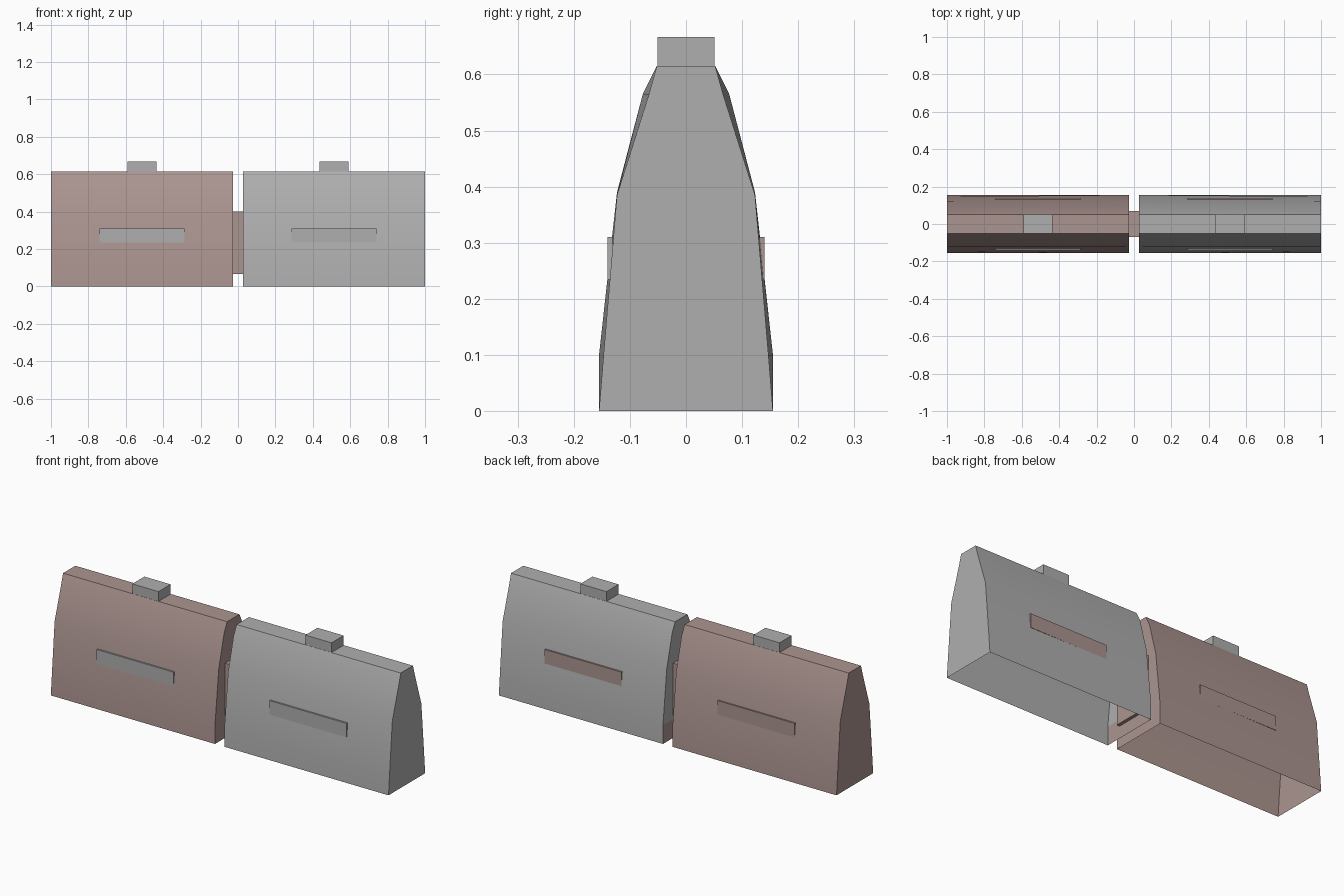
import bpy, bmesh, math

cube = bpy.data.objects.get("Cube")
if cube:
    bpy.data.objects.remove(cube, do_unlink=True)


def make_material(name, color):
    mat = bpy.data.materials.new(name)
    mat.use_nodes = True
    mat.diffuse_color = (*color, 1)
    mat.node_tree.nodes["Principled BSDF"].inputs["Base Color"].default_value = (*color, 1)
    return mat


gray = make_material("light gray", (0.43, 0.43, 0.43))
rose = make_material("dusty rose", (0.41, 0.30, 0.28))

# Half sections (y, z): the inner end bulges slightly more than the outer end
OUTER = [(0.155, 0), (0.147, 0.1), (0.123, 0.385), (0.066, 0.565), (0.052, 0.615)]
INNER = [(0.155, 0), (0.155, 0.1), (0.123, 0.39), (0.077, 0.565), (0.052, 0.615)]


def finish(name, bm, mats):
    bmesh.ops.recalc_face_normals(bm, faces=bm.faces)
    mesh = bpy.data.meshes.new(name)
    bm.to_mesh(mesh)
    bm.free()
    for mat in mats:
        mesh.materials.append(mat)
    obj = bpy.data.objects.new(name, mesh)
    bpy.context.collection.objects.link(obj)
    return obj


def box(name, lo, hi, mat):
    bm = bmesh.new()
    bmesh.ops.create_cube(bm, size=1)
    for v in bm.verts:
        v.co = [a if c < 0 else b for c, a, b in zip(v.co, lo, hi)]
    return finish(name, bm, [mat])


def shell(name, side, mat):
    """Hollow tapered body, open underneath."""
    bm = bmesh.new()
    rings = []
    for x, half in ((0.028, INNER), (1.0, OUTER)):
        pts = half + [(-y, z) for y, z in reversed(half)]
        rings.append([bm.verts.new((side * x, y, z)) for y, z in pts])
    inner, outer = rings
    for i in range(len(inner) - 1):
        bm.faces.new((inner[i], inner[i + 1], outer[i + 1], outer[i]))
    bm.faces.new(outer)
    bm.faces.new(inner[1:-1])
    # low strip of the inner end is always rose
    strip = bm.faces.new((inner[0], inner[1], inner[-2], inner[-1]))
    strip.material_index = 1
    obj = finish(name, bm, [mat, rose])
    bpy.ops.object.select_all(action='DESELECT')
    obj.select_set(True)
    bpy.context.view_layer.objects.active = obj
    bpy.ops.object.shade_smooth_by_angle(angle=math.radians(30))


for label, side, mat in (("left", 1, gray), ("right", -1, rose)):
    shell(label + "_body", side, mat)

    # Tab on the top
    x0, x1 = sorted((side * 0.435, side * 0.59))
    box(label + "_top_tab", (x0, -0.051, 0.60), (x1, 0.051, 0.667), gray)

    # Nearly flush vertical plates: gray on the front, rose on the back
    x0, x1 = sorted((side * 0.285, side * 0.74))
    box(label + "_front_plate", (x0, -0.14, 0.235), (x1, -0.131, 0.31), gray)
    box(label + "_back_plate", (x0, 0.131, 0.235), (x1, 0.14, 0.31), rose)

# Link between the two bodies
box("connector", (-0.045, -0.07, 0.065), (0.045, 0.07, 0.40), rose)
